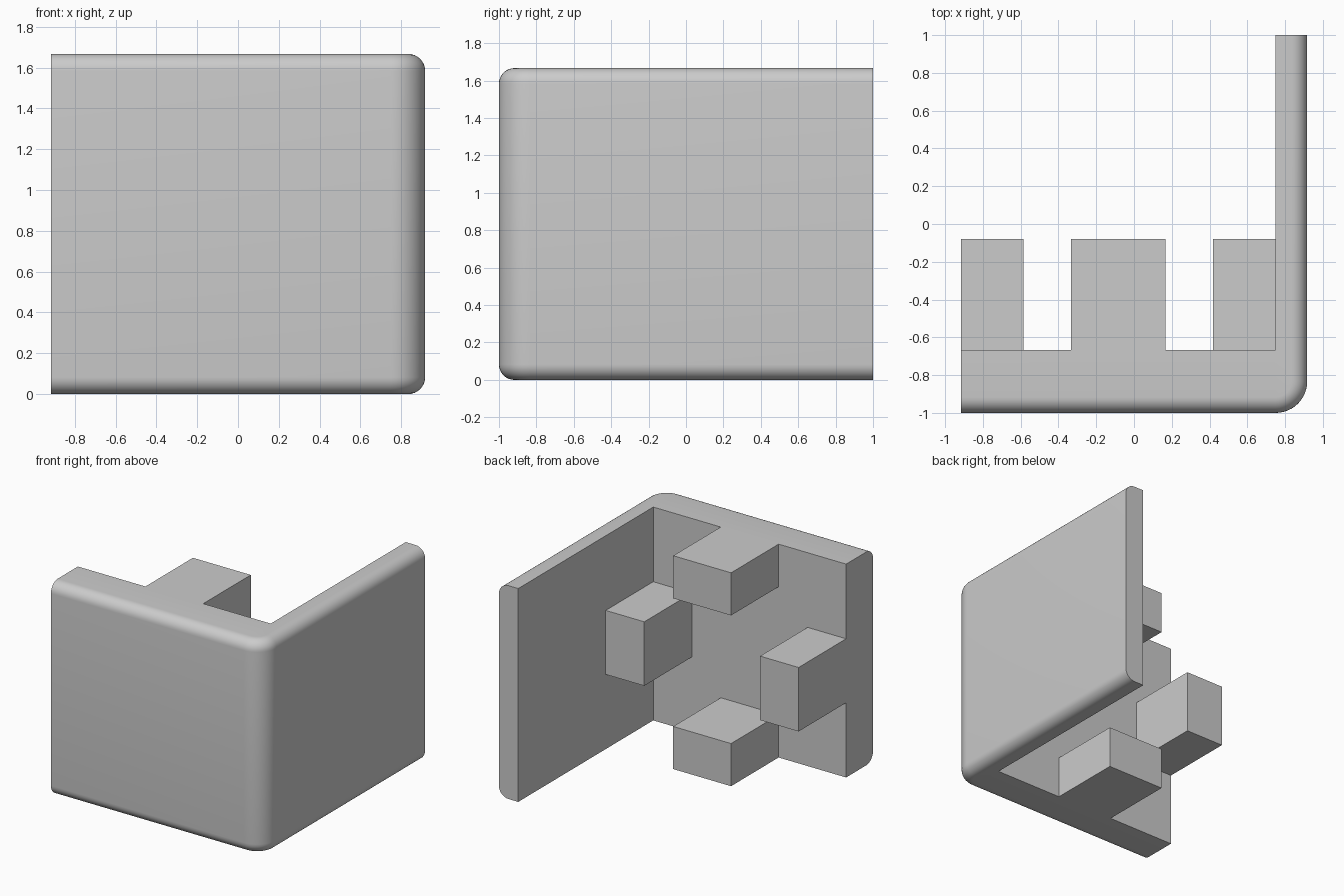
import bpy
import bmesh
import math

cube = bpy.data.objects.get("Cube")
if cube:
    bpy.data.objects.remove(cube, do_unlink=True)

X, HEIGHT = 0.917, 1.667      # half width and height
INNER_X, INNER_Y = 0.75, -0.667  # inside faces of the side and front walls

grey = bpy.data.materials.new("plain grey")
grey.use_nodes = True
grey.diffuse_color = (0.6, 0.6, 0.6, 1)
grey.node_tree.nodes["Principled BSDF"].inputs["Base Color"].default_value = grey.diffuse_color


def finish(bm, name):
    bmesh.ops.recalc_face_normals(bm, faces=bm.faces)
    mesh = bpy.data.meshes.new(name)
    bm.to_mesh(mesh)
    bm.free()
    mesh.materials.append(grey)
    obj = bpy.data.objects.new(name, mesh)
    bpy.context.collection.objects.link(obj)
    return obj


def prism(outline, z0, z1):
    bm = bmesh.new()
    base = bm.faces.new([bm.verts.new((x, y, z0)) for x, y in outline])
    top = bmesh.ops.extrude_face_region(bm, geom=[base], use_keep_orig=True)
    verts = [v for v in top["geom"] if isinstance(v, bmesh.types.BMVert)]
    bmesh.ops.translate(bm, verts=verts, vec=(0, 0, z1 - z0))
    bmesh.ops.recalc_face_normals(bm, faces=bm.faces)
    return bm


def round_edges(bm, edges, radius, segments):
    bmesh.ops.bevel(bm, geom=edges, offset=radius, offset_type='OFFSET', segments=segments,
                    profile=0.5, affect='EDGES', clamp_overlap=False)


# L-shaped wall: one thick front panel and one thin side panel
wall = prism([(-X, -1), (X, -1), (X, 1), (INNER_X, 1), (INNER_X, INNER_Y), (-X, INNER_Y)], 0, HEIGHT)

# Large round on the outer vertical corner
corner = [e for e in wall.edges if all(v.co.x > X - 0.01 and v.co.y < -0.99 for v in e.verts)]
round_edges(wall, corner, 0.167, 12)


# Smaller round along the outer top and bottom rims
def on_outer_rim(edge):
    a, b = (v.co for v in edge.verts)
    mid = (a + b) / 2
    level = abs(a.z - b.z) < 0.001
    outside = mid.y < -0.99 or mid.x > X - 0.01 or (mid.x > INNER_X and mid.y < -0.8)
    return level and outside


round_edges(wall, [e for e in wall.edges if on_outer_rim(e)], 0.083, 8)
wall_obj = finish(wall, "corner_wall")
bpy.ops.object.select_all(action='DESELECT')
wall_obj.select_set(True)
bpy.context.view_layer.objects.active = wall_obj
bpy.ops.object.shade_smooth_by_angle(angle=math.radians(30))

# Four square-cut pegs standing off the back of the front panel
THIRD, HALF = 0.333, 0.5
mid_x, mid_z = (INNER_X - X) / 2, HEIGHT / 2
pegs = {
    "top_peg": (mid_x - HALF / 2, mid_x + HALF / 2, HEIGHT - THIRD, HEIGHT),
    "bottom_peg": (mid_x - HALF / 2, mid_x + HALF / 2, 0, THIRD),
    "right_peg": (-X, -X + THIRD, mid_z - HALF / 2, mid_z + HALF / 2),
    "left_peg": (INNER_X - THIRD, INNER_X, mid_z - HALF / 2, mid_z + HALF / 2),
}
for name, (x0, x1, z0, z1) in pegs.items():
    outline = [(x0, INNER_Y), (x1, INNER_Y), (x1, -0.08), (x0, -0.08)]
    finish(prism(outline, z0, z1), name)
